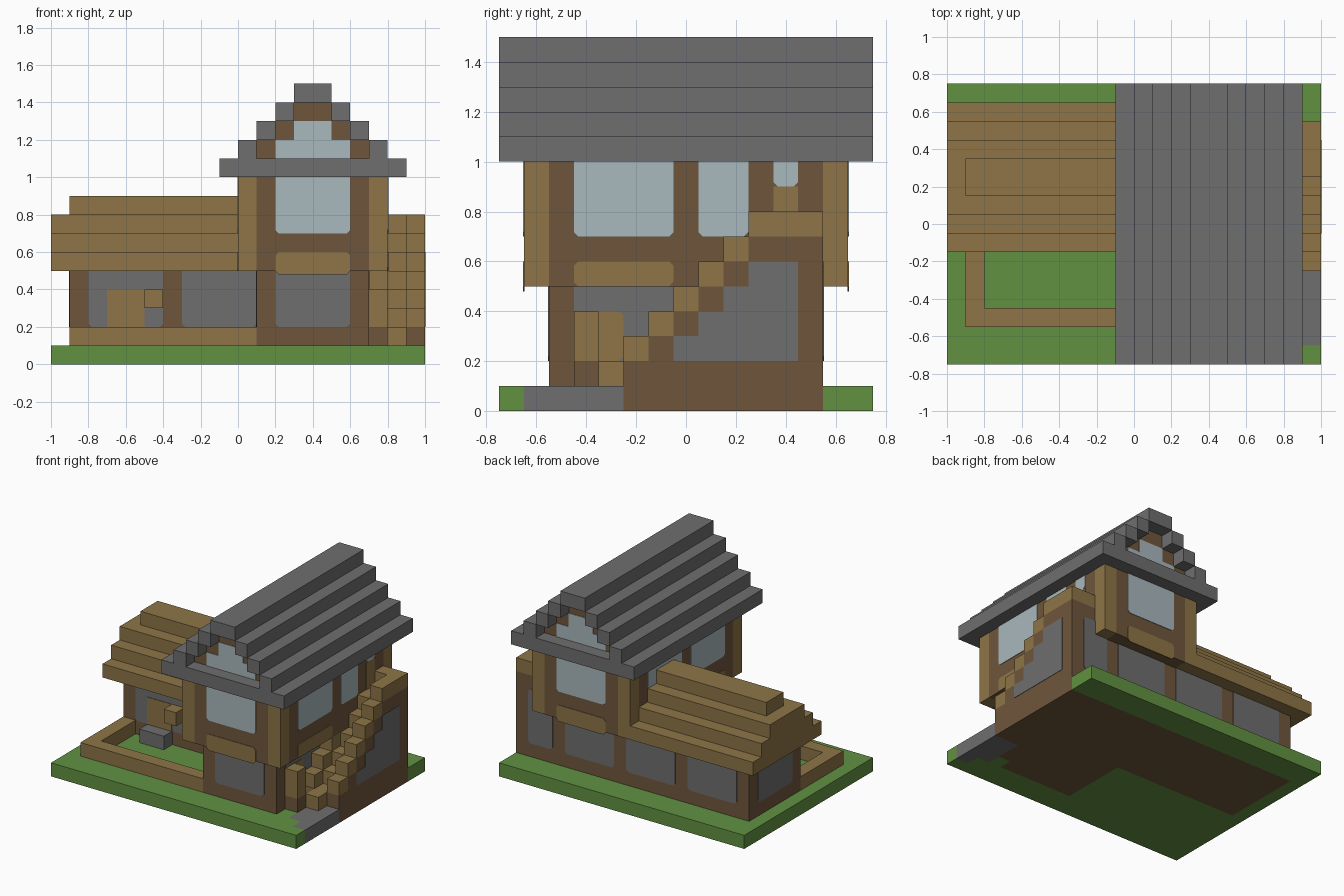
import bpy
import bmesh

if "Cube" in bpy.data.objects:
    bpy.data.objects.remove(bpy.data.objects["Cube"], do_unlink=True)


def make_material(name, hex_code):
    srgb = [int(hex_code[i:i + 2], 16) / 255 for i in (0, 2, 4)]
    color = [((c + 0.055) / 1.055) ** 2.4 for c in srgb] + [1]
    mat = bpy.data.materials.new(name)
    mat.diffuse_color = color
    mat.use_nodes = True
    mat.node_tree.nodes["Principled BSDF"].inputs["Base Color"].default_value = color
    return mat


GREEN = make_material("grass_green", "629142")
TAN = make_material("light_wood", "8E7547")
BROWN = make_material("dark_wood", "6E563B")
GREY = make_material("stone_grey", "706E6F")
GLASS = make_material("pale_glass", "A9B8BD")


def add_box(bm, x0, x1, y0, y1, z0, z1):
    verts = [bm.verts.new((x, y, z)) for x in (x0, x1) for y in (y0, y1) for z in (z0, z1)]
    for f in ("0132", "4675", "0451", "2376", "0264", "1573"):
        bm.faces.new([verts[int(i)] for i in f])


def finish(bm, name, mat):
    bmesh.ops.recalc_face_normals(bm, faces=bm.faces)
    mesh = bpy.data.meshes.new(name)
    bm.to_mesh(mesh)
    bm.free()
    mesh.materials.append(mat)
    obj = bpy.data.objects.new(name, mesh)
    bpy.context.collection.objects.link(obj)
    return obj


def boxes(name, mat, *items):
    bm = bmesh.new()
    for item in items:
        add_box(bm, *item)
    return finish(bm, name, mat)


def panel(name, mat, axis, pos, side, u0, u1, z0, z1, cut=0.018):
    """Thin plate with clipped corners on a wall facing side * axis."""
    outline = [(u0 + cut, z0), (u1 - cut, z0), (u1, z0 + cut), (u1, z1 - cut),
               (u1 - cut, z1), (u0 + cut, z1), (u0, z1 - cut), (u0, z0 + cut)]
    bm = bmesh.new()
    rings = []
    for d in (pos - 0.003 * side, pos + 0.004 * side):
        rings.append([bm.verts.new((d, u, z) if axis == "x" else (u, d, z)) for u, z in outline])
    bm.faces.new(rings[0])
    bm.faces.new(rings[1])
    for i in range(8):
        j = (i + 1) % 8
        bm.faces.new((rings[0][i], rings[0][j], rings[1][j], rings[1][i]))
    return finish(bm, name, mat)


# Ground slab, with the house footprint and the path set into it
boxes("lawn", GREEN,
      (-1, 1, -.75, -.65, 0, .1), (-1, 1, .55, .75, 0, .1),
      (-1, -.9, -.65, .55, 0, .1), (-.9, .1, -.65, -.05, 0, .1),
      (.1, .9, -.65, -.55, 0, .1), (.7, .8, -.55, -.45, 0, .1))
boxes("stone_path", GREY, (.9, 1, -.65, -.55, 0, .1), (.8, 1, -.55, -.25, 0, .1))
boxes("house_foundation", BROWN, (-.9, 1, -.05, .55, 0, .1), (.1, .7, -.55, -.05, 0, .1),
      (.7, .8, -.45, -.05, 0, .1), (.8, 1, -.25, -.05, 0, .1))

# Ground floor walls
boxes("lower_walls", BROWN, (.1, .7, -.55, .55, .1, .5))
boxes("wing_walls", BROWN, (-.9, .1, -.05, .55, .1, .5))

# Overhanging upper floor and its corner posts
boxes("upper_walls", BROWN, (.1, .7, -.65, .65, .5, 1), (0, .8, -.55, .55, .5, 1))
boxes("corner_posts", TAN, *[(x, x + .1, y, y + .1, .5, 1) for x in (0, .7) for y in (-.65, .55)])

# Stepped main roof with gable walls
roof = [(-.1, .9, -.75, .75, 1, 1.1), (.3, .5, -.75, .75, 1.4, 1.5)]
for i in range(3):
    z = 1.1 + i * .1
    for x in (i * .1, .7 - i * .1):
        roof.append((x, x + .1, -.75, .75, z, z + .1))
boxes("main_roof", GREY, *roof)
boxes("gable_walls", BROWN,
      *[(.1 + i * .1, .7 - i * .1, -.65, .65, 1.1 + i * .1, 1.2 + i * .1) for i in range(3)])

# Stepped wing roof
boxes("wing_roof", TAN,
      *[(-.9 if i == 3 else -1, 0, -.15 + i * .1, .65 - i * .1, .5 + i * .1, .6 + i * .1)
        for i in range(4)])

# Front and back windows, window boxes and gable glass
for side, label in ((-1, "front"), (1, "back")):
    panel(label + "_upper_window", GLASS, "y", .65 * side, side, .2, .6, .7, 1.03)
    panel(label + "_window_box", TAN, "y", .65 * side, side, .2, .6, .48, .6)
    panel(label + "_lower_window", GREY, "y", .55 * side, side, .2, .6, .2, .53)
    panel(label + "_gable_glass_low", GLASS, "y", .65 * side, side, .2, .6, 1.08, 1.2, 0.001)
    panel(label + "_gable_glass_high", GLASS, "y", .65 * side, side, .3, .5, 1.2, 1.3, 0.001)
    wing_y = -.05 if side < 0 else .55
    panel(label + "_wing_window_outer", GREY, "y", wing_y, side, -.8, -.4, .2, .53)
    panel(label + "_wing_window_inner", GREY, "y", wing_y, side, -.3, .1, .2, .53)
panel("stair_back_window", GREY, "y", .55, 1, .7, .9, .2, .6)

# Side windows and window boxes
for x, side, label in ((0, -1, "right"), (.8, 1, "left")):
    panel(label + "_upper_window", GLASS, "x", x, side, -.45, -.05, .7, 1.03)
    panel(label + "_window_box", TAN, "x", x, side, -.45, -.05, .5, .6)
    lower_x = .1 if side < 0 else .7
    panel(label + "_lower_window", GREY, "x", lower_x, side, -.45, -.05, .2, .53)
panel("right_rear_window", GLASS, "x", 0, -1, .05, .45, .7, 1.03)
panel("left_rear_window", GLASS, "x", .8, 1, .05, .25, .7, 1.03)
panel("upper_door", TAN, "x", .8, 1, .35, .45, .68, .9, .001)
panel("upper_door_glass", GLASS, "x", .8, 1, .35, .45, .9, 1.03)
panel("wing_end_window", GREY, "x", -.9, -1, .05, .45, .2, .53)

# Wing door with its doorstep and lamp
boxes("wing_door", TAN, (-.7, -.5, -.058, -.04, .2, .4))
boxes("doorstep", GREY, (-.7, -.5, -.15, -.05, .1, .2))
boxes("door_lamp", TAN, (-.5, -.4, -.15, -.05, .3, .4))

# Low garden border
boxes("garden_border", TAN, (-.9, .1, -.55, -.45, .1, .2), (-.9, -.8, -.45, -.05, .1, .2))

# Outside stair: side walls with rails, and lower steps between them
walls, rails, steps, risers = [], [], [], []
for i in range(5):
    y, z = -.25 + i * .1, .2 + i * .1
    walls.append((.9, 1, y, y + .1, .1, z))
    rails.append((.9, 1, y, y + .1, z, z + .1))
    if i < 3:
        walls.append((.7, .8, y, y + .1, .1, z))
        rails.append((.7, .8, y, y + .1, z, z + .1))
    else:
        walls.append((.7, .8, y, y + .1, .1, .5))
    steps.append((.8, .9, y, y + .1, z - .1, z))
    if i:
        risers.append((.8, .9, y, y + .1, .1, z - .1))
walls += [(.9, 1, .25, .55, .1, .7), (.7, .9, .45, .55, .1, .7), (.7, .8, .25, .45, .1, .5),
          (.7, .8, -.45, -.25, .1, .2)]
rails += [(.9, 1, .25, .55, .7, .8), (.8, .9, .45, .55, .7, .8), (.7, .8, -.45, -.35, .2, .4)]
steps += [(.8, .9, -.35, -.25, .1, .2), (.8, .9, .25, .45, .6, .7)]
boxes("stair_walls", BROWN, *walls, *risers)
boxes("stair_rails", TAN, *rails)
boxes("stair_steps", TAN, *steps)
panel("lower_door", TAN, "x", .705, 1, -.36, -.25, .2, .4)

# Stepped stone panel on the outer stair wall
stone = [(.997, 1.003, -.05 + i * .1, .05 + i * .1, .2, .3 + i * .1) for i in range(3)]
boxes("stair_wall_panel", GREY, *stone, (.997, 1.003, .25, .45, .2, .6))
